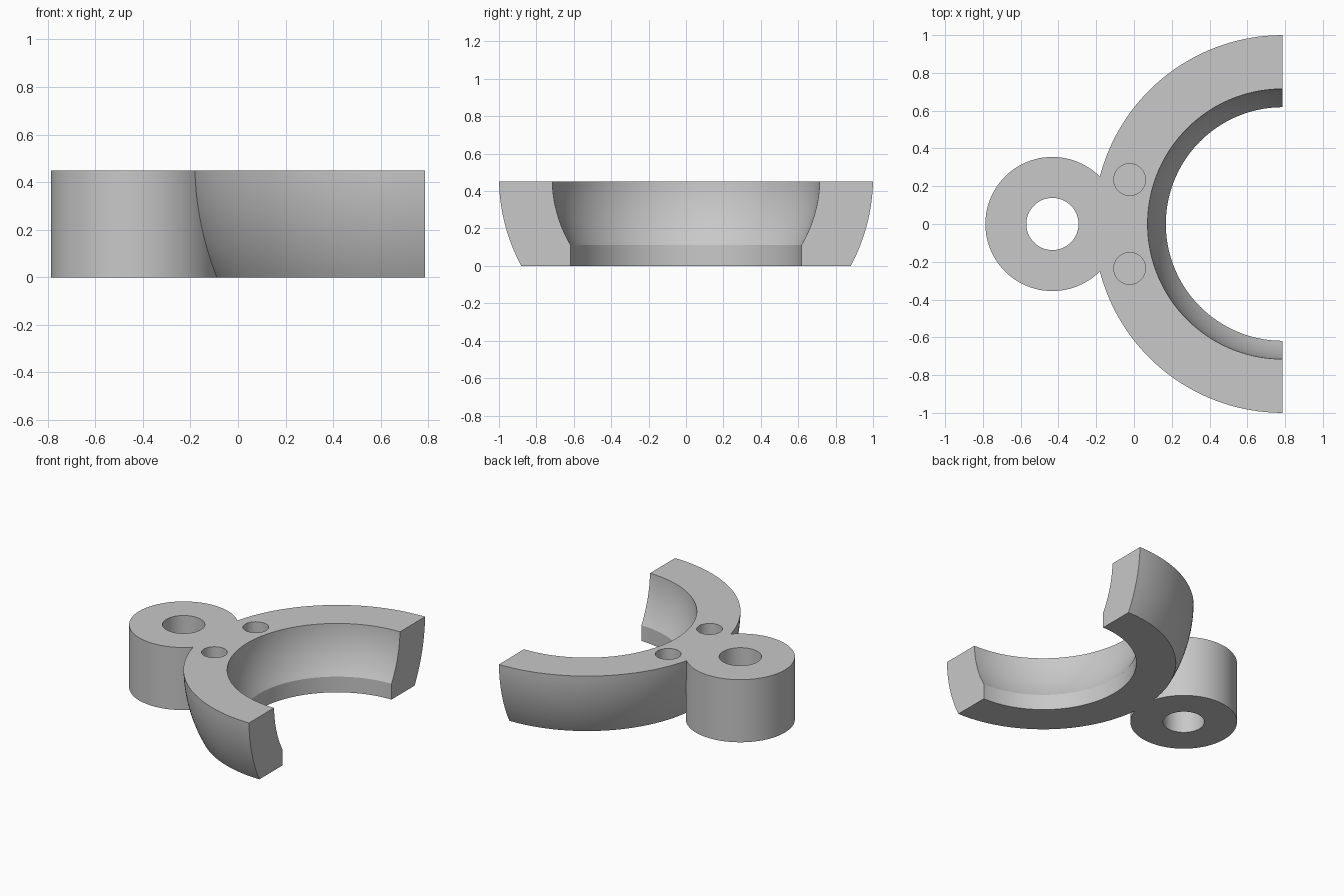
import bpy, bmesh, math

HEIGHT = 0.45
RING_X = 0.787      # axis of the half ring, also its cut plane
BOSS_X = -0.432
BALL_Z = 0.473      # centre height of both spherical surfaces

cube = bpy.data.objects.get("Cube")
if cube:
    bpy.data.objects.remove(cube)

grey = bpy.data.materials.new("plain grey")
grey.use_nodes = True
grey.diffuse_color = (0.58, 0.58, 0.58, 1)
grey.node_tree.nodes["Principled BSDF"].inputs["Base Color"].default_value = grey.diffuse_color


def add_object(name, bm):
    bmesh.ops.recalc_face_normals(bm, faces=bm.faces)
    mesh = bpy.data.meshes.new(name)
    bm.to_mesh(mesh)
    bm.free()
    mesh.materials.append(grey)
    obj = bpy.data.objects.new(name, mesh)
    bpy.context.collection.objects.link(obj)
    return obj


def cylinder(name, x, y, radius, bottom, top, sides=96):
    bm = bmesh.new()
    bmesh.ops.create_cone(bm, cap_ends=True, segments=sides, radius1=radius,
                          radius2=radius, depth=top - bottom)
    bmesh.ops.translate(bm, vec=(x, y, (top + bottom) / 2), verts=bm.verts)
    return add_object(name, bm)


def combine(target, tool, operation):
    bpy.context.view_layer.objects.active = target
    mod = target.modifiers.new("combine", "BOOLEAN")
    mod.object = tool
    mod.operation = operation
    mod.solver = "EXACT"
    bpy.ops.object.modifier_apply(modifier=mod.name)
    bpy.data.objects.remove(tool)


def arc(ball_radius, low, high, steps):
    # points (radius, height) on a sphere between two heights
    for i in range(steps + 1):
        z = low + (high - low) * i / steps
        yield math.sqrt(ball_radius ** 2 - (BALL_Z - z) ** 2), z


# Half ring: spherical outside, spherical inside above a straight lip
inner = list(arc(0.7155, 0.113, HEIGHT, 14))
profile = list(arc(1.0, 0, HEIGHT, 16)) + inner[::-1] + [(inner[0][0], 0)]
bm = bmesh.new()
STEPS = 96
sections = []
for s in range(STEPS + 1):
    a = math.pi / 2 + math.pi * s / STEPS
    sections.append([bm.verts.new((RING_X + r * math.cos(a), r * math.sin(a), z))
                     for r, z in profile])
for a, b in zip(sections, sections[1:]):
    for i in range(len(profile)):
        j = (i + 1) % len(profile)
        bm.faces.new((a[i], a[j], b[j], b[i]))
bm.faces.new(sections[0])
bm.faces.new(sections[-1])
bracket = add_object("half_ring_bracket", bm)

# Round boss joined to the ring, with a through hole
combine(bracket, cylinder("boss", BOSS_X, 0, 0.355, 0, HEIGHT), "UNION")
combine(bracket, cylinder("boss_hole", BOSS_X, 0, 0.138, -0.1, HEIGHT + 0.1), "DIFFERENCE")

# Two blind pockets in the top face
for side in (-1, 1):
    combine(bracket, cylinder("pocket", -0.023, side * 0.235, 0.084, 0.22, HEIGHT + 0.1, 48),
            "DIFFERENCE")

# Smooth curved walls, crisp edges
bpy.ops.object.select_all(action="DESELECT")
bracket.select_set(True)
bpy.context.view_layer.objects.active = bracket
bpy.ops.object.shade_smooth_by_angle(angle=math.radians(25))
